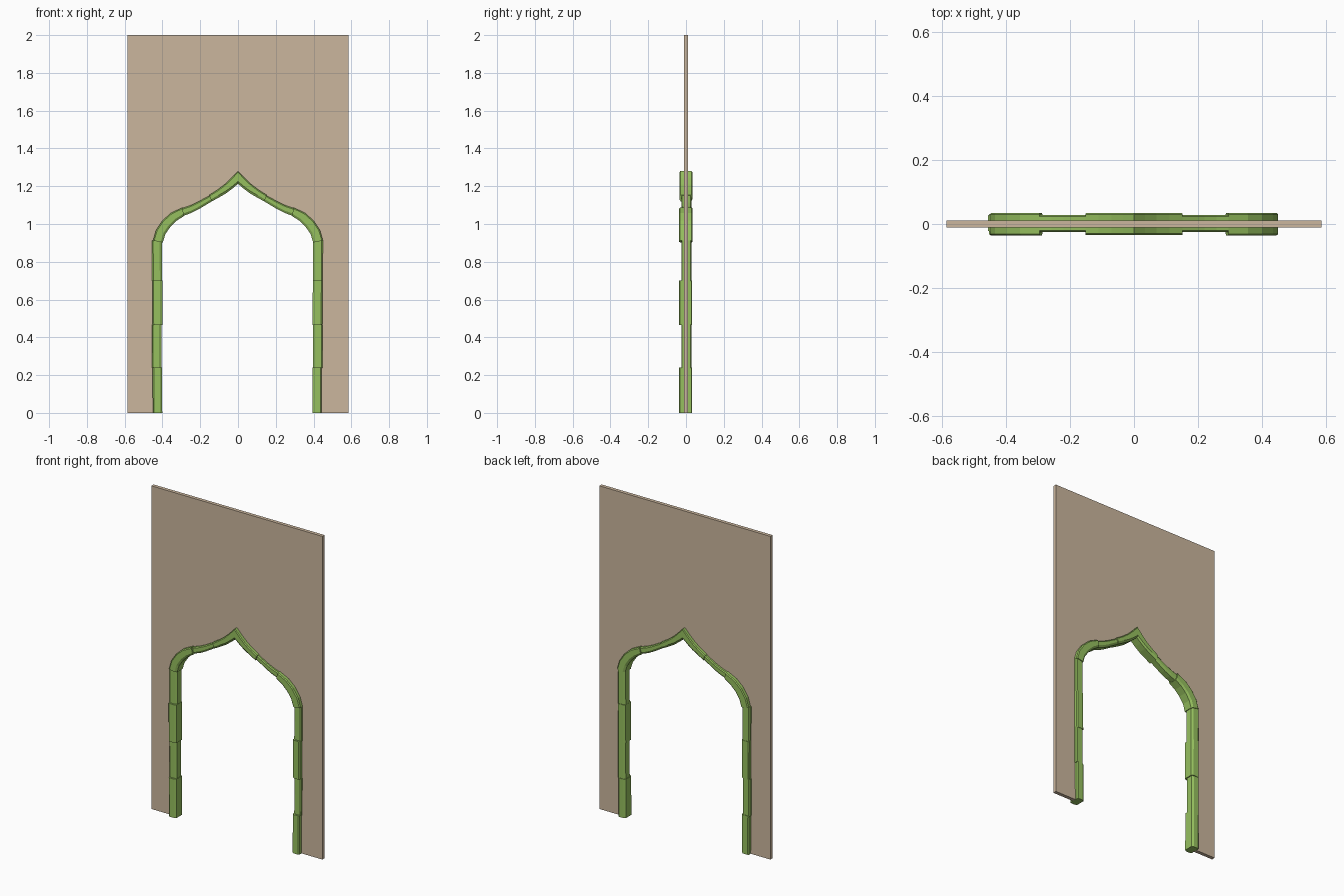
import bpy, bmesh
from mathutils import Vector

if "Cube" in bpy.data.objects:
    bpy.data.objects.remove(bpy.data.objects["Cube"])


def material(name, rgb):
    m = bpy.data.materials.new(name)
    m.diffuse_color = (*rgb, 1)
    m.use_nodes = True
    m.node_tree.nodes["Principled BSDF"].inputs["Base Color"].default_value = m.diffuse_color
    return m


GREEN = material("green_stone", (0.305, 0.527, 0.114))
TAN = material("tan_wall", (0.60, 0.47, 0.34))


def add_object(name, bm, mat):
    bmesh.ops.recalc_face_normals(bm, faces=bm.faces[:])
    me = bpy.data.meshes.new(name)
    bm.to_mesh(me)
    bm.free()
    me.materials.append(mat)
    ob = bpy.data.objects.new(name, me)
    bpy.context.collection.objects.link(ob)
    return ob


def stone(name, outer, inner, y0, y1, side):
    """Chamfered block swept between an outer and an inner edge line (x, z)."""
    bm = bmesh.new()
    rings = []
    for (ox, oz), (ix, iz) in zip(outer, inner):
        o, i = Vector((ox * side, 0, oz)), Vector((ix * side, 0, iz))
        d = (o - i).normalized()
        a, b = i + d * 0.012, o - d * 0.006
        sec = [(i, y0 + 0.008), (a, y0), (b, y0), (o, y0 + 0.005),
               (o, y1 - 0.005), (b, y1), (a, y1), (i, y1 - 0.008)]
        rings.append([bm.verts.new((p.x, y, p.z)) for p, y in sec])
    for r, s in zip(rings, rings[1:]):
        for k in range(8):
            n = (k + 1) % 8
            bm.faces.new((r[k], r[n], s[n], s[k]))
    bm.faces.new(rings[0])
    bm.faces.new(rings[-1])
    add_object(name, bm, GREEN)


# Jamb stones: z range, depth range, left and right (inner, outer) x distances
jambs = [
    (0.0, 0.24, -0.036, 0.033, (0.401, 0.451), (0.394, 0.442)),
    (0.238, 0.467, -0.025, 0.030, (0.405, 0.455), (0.397, 0.447)),
    (0.465, 0.70, -0.036, 0.033, (0.400, 0.452), (0.395, 0.446)),
    (0.698, 0.913, -0.025, 0.030, (0.402, 0.454), (0.397, 0.448)),
]

# Arch stones: outer edge, inner edge, depth range
arches = [
    ([(.450, .912), (.434, .967), (.400, 1.018), (.355, 1.058), (.295, 1.087)],
     [(.398, .902), (.385, .945), (.358, .985), (.325, 1.017), (.285, 1.043)],
     -0.036, 0.035),
    ([(.297, 1.083), (.258, 1.096), (.22, 1.113), (.148, 1.152)],
     [(.287, 1.044), (.248, 1.058), (.21, 1.077), (.140, 1.119)],
     -0.025, 0.028),
    ([(.152, 1.154), (.11, 1.180), (.07, 1.210), (.035, 1.243), (0, 1.280)],
     [(.140, 1.119), (.10, 1.141), (.062, 1.163), (.03, 1.187), (0, 1.213)],
     -0.035, 0.034),
]

for side, label in ((-1, "left"), (1, "right")):
    for n, (z0, z1, y0, y1, left, right) in enumerate(jambs):
        i, o = left if side < 0 else right
        stone(f"{label}_jamb_stone_{n + 1}",
              [(o, z0), (o + 0.001, z1)], [(i, z0), (i + 0.001, z1)], y0, y1, side)
    for n, (outer, inner, y0, y1) in enumerate(arches):
        stone(f"{label}_arch_stone_{n + 1}", outer, inner, y0, y1, side)

# Wall panel: the opening follows the middle of the trim
half = [(0.424, 0.0)]
for outer, inner, _, _ in arches:
    mids = [((a + c) / 2, (b + d) / 2) for (a, b), (c, d) in zip(outer, inner)]
    half += mids if outer is arches[-1][0] else mids[:-1]
bm = bmesh.new()
# quads from the opening edge up to the top of the wall, then the outer strips
edge = [(-x, z) for x, z in half] + [(x, z) for x, z in half[-2::-1]]
outline = edge + [(0.585, 0), (0.585, 2), (-0.585, 2), (-0.585, 0)]
face = bm.faces.new([bm.verts.new((x, -0.011, z)) for x, z in outline])
res = bmesh.ops.extrude_face_region(bm, geom=[face], use_keep_orig=True)
bmesh.ops.translate(bm, vec=(0, 0.022, 0),
                    verts=[g for g in res["geom"] if isinstance(g, bmesh.types.BMVert)])
bmesh.ops.triangulate(bm, faces=[f for f in bm.faces if len(f.verts) > 4])
add_object("wall_panel", bm, TAN)
